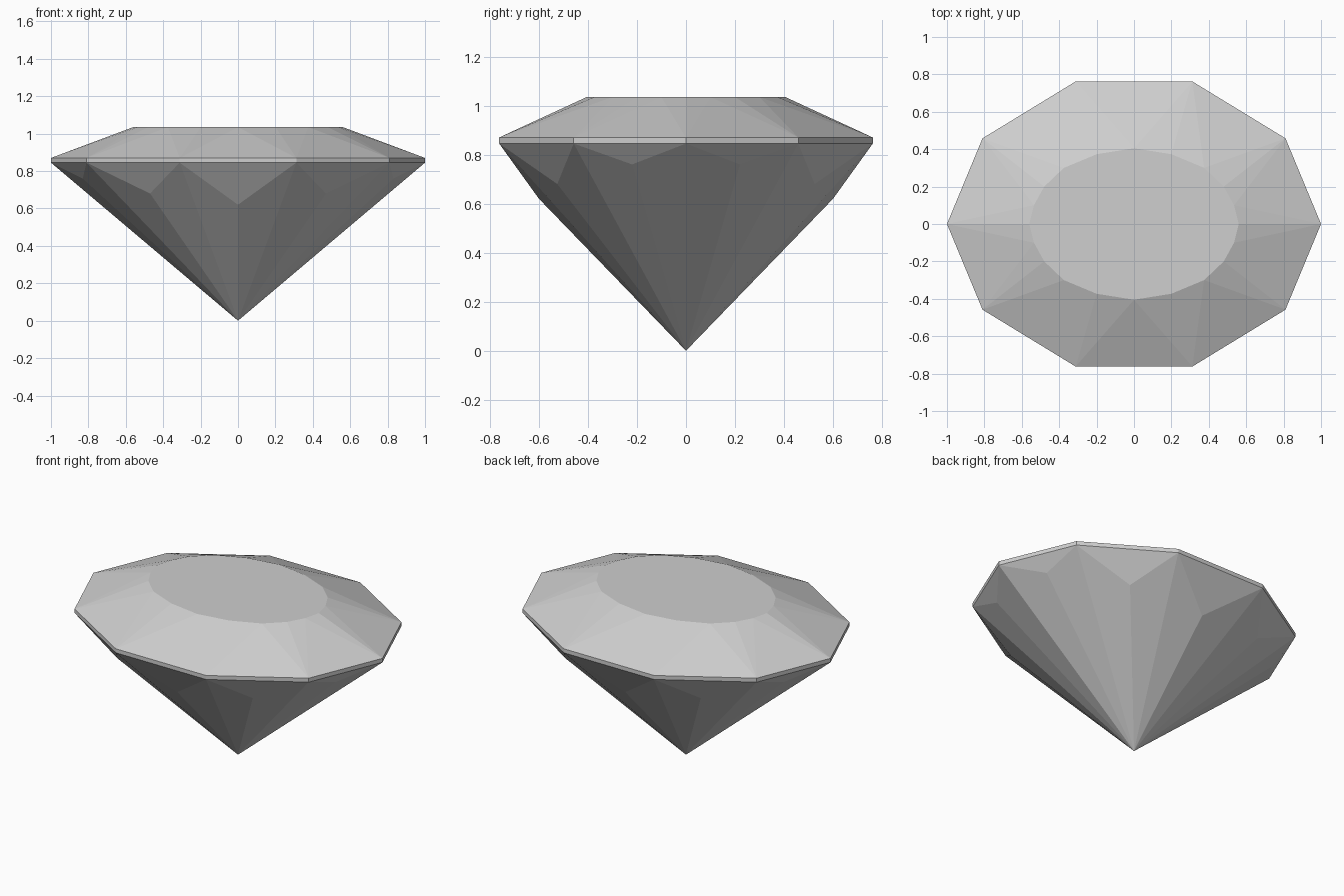
import bpy
import bmesh

cube = bpy.data.objects.get("Cube")
if cube:
    bpy.data.objects.remove(cube, do_unlink=True)

# One flat colour for the whole stone
grey = bpy.data.materials.new("stone_grey")
grey.use_nodes = True
colour = (0.62, 0.62, 0.62, 1)
grey.diffuse_color = colour
grey.node_tree.nodes["Principled BSDF"].inputs["Base Color"].default_value = colour


def mirror_ring(quadrant):
    """Mirror points of the first quadrant into a full counter-clockwise ring."""
    half = quadrant + [(-x, y, z) for x, y, z in reversed(quadrant) if x > 0]
    return half + [(x, -y, z) for x, y, z in reversed(half) if y > 0]


TOP, GIRDLE_TOP, GIRDLE_LOW = 1.035, 0.87, 0.845
table_xy = [(0.56, 0), (0.535, 0.1), (0.48, 0.2), (0.375, 0.3), (0.2, 0.373), (0, 0.405)]
girdle_xy = [(1, 0), (0.81, 0.458), (0.312, 0.762)]

bm = bmesh.new()


def add_ring(quadrant):
    return [bm.verts.new(p) for p in mirror_ring(quadrant)]


table = add_ring([(x, y, TOP) for x, y in table_xy])
upper = add_ring([(x, y, GIRDLE_TOP) for x, y in girdle_xy])
lower = add_ring([(x, y, GIRDLE_LOW) for x, y in girdle_xy])
# Points where the lower break facets meet, one under each girdle edge
breaks = add_ring([(0.83, 0.22, 0.76), (0.47, 0.525, 0.68), (0, 0.6, 0.62)])
tip = bm.verts.new((0, 0, 0))

# Flat table
bm.faces.new(table)
sides = len(upper)
for i in range(sides):
    j = (i + 1) % sides
    a, mid, b = table[2 * i], table[2 * i + 1], table[2 * j]
    # Crown facets
    bm.faces.new((upper[i], upper[j], mid))
    bm.faces.new((upper[i], mid, a))
    bm.faces.new((upper[j], b, mid))
    # Girdle band
    bm.faces.new((lower[i], lower[j], upper[j], upper[i]))
    # Break facet and the two long facets running to the tip
    bm.faces.new((lower[j], lower[i], breaks[i]))
    bm.faces.new((lower[i], tip, breaks[i]))
    bm.faces.new((breaks[i], tip, lower[j]))

bmesh.ops.recalc_face_normals(bm, faces=bm.faces)
mesh = bpy.data.meshes.new("cut_gemstone")
bm.to_mesh(mesh)
bm.free()
mesh.materials.append(grey)
gem = bpy.data.objects.new("cut_gemstone", mesh)
bpy.context.collection.objects.link(gem)
